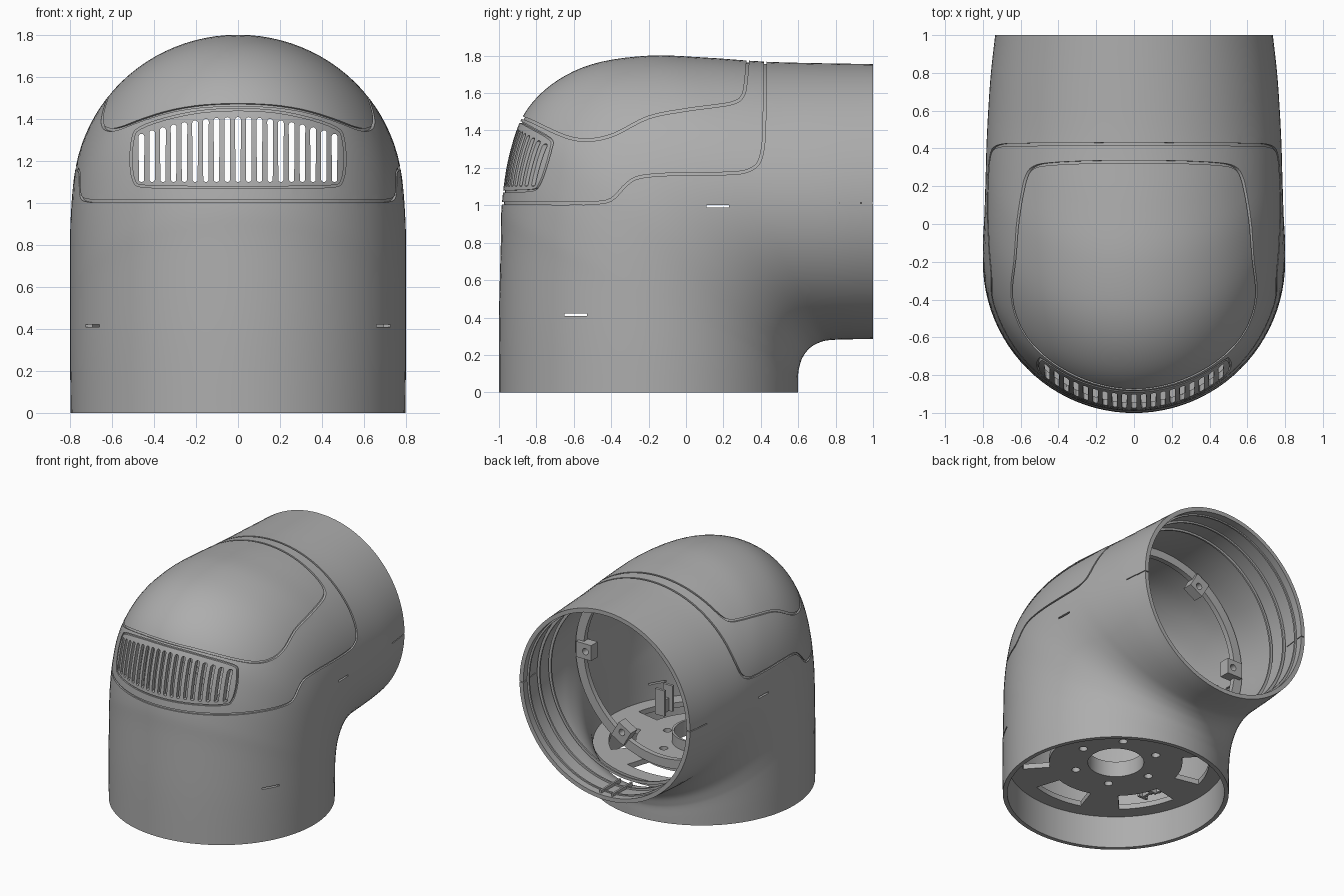
import bpy, bmesh
from math import sin, cos, pi, radians
from mathutils import Vector, Matrix

if "Cube" in bpy.data.objects:
    bpy.data.objects.remove(bpy.data.objects["Cube"])

grey = bpy.data.materials.new("housing_grey")
grey.use_nodes = True
COLOUR = (0.42, 0.42, 0.42, 1)
grey.diffuse_color = COLOUR
grey.node_tree.nodes["Principled BSDF"].inputs["Base Color"].default_value = COLOUR


# ---- helpers
def to_object(name, bm):
    bmesh.ops.recalc_face_normals(bm, faces=bm.faces)
    mesh = bpy.data.meshes.new(name)
    bm.to_mesh(mesh)
    bm.free()
    mesh.materials.append(grey)
    ob = bpy.data.objects.new(name, mesh)
    bpy.context.collection.objects.link(ob)
    return ob


def boolean(ob, other, operation="DIFFERENCE", keep=False):
    """Run the boolean at once and drop the cutter unless it is kept."""
    mod = ob.modifiers.new("cut", "BOOLEAN")
    mod.operation, mod.solver, mod.object = operation, "EXACT", other
    deps = bpy.context.evaluated_depsgraph_get()
    mesh = bpy.data.meshes.new_from_object(ob.evaluated_get(deps))
    ob.modifiers.clear()
    ob.data = mesh
    if not keep:
        bpy.data.objects.remove(other)


def smooth_path(keys, steps, closed=False):
    """Catmull-Rom interpolation of tuples of any length."""
    n = len(keys)
    pick = (lambda i: keys[i % n]) if closed else (lambda i: keys[min(max(i, 0), n - 1)])
    out = []
    for i in range(n if closed else n - 1):
        p, q, r, s = (pick(i + k) for k in (-1, 0, 1, 2))
        for j in range(steps):
            t = j / steps
            out.append(tuple(b + t * (c - a) / 2 + t * t * (a - 2.5 * b + 2 * c - d / 2)
                             + t ** 3 * (1.5 * (b - c) + (d - a) / 2)
                             for a, b, c, d in zip(p, q, r, s)))
    return out if closed else out + [keys[-1]]


def place(axis, u, v, w):
    return {"X": (w, u, v), "Y": (u, w, v), "Z": (u, v, w)}[axis]


def add_prism(bm, points, axis, lo, hi):
    ends = [[bm.verts.new(place(axis, u, v, w)) for u, v in points] for w in (lo, hi)]
    n = len(points)
    for e in ends:
        bm.faces.new(e)
    for i in range(n):
        k = (i + 1) % n
        bm.faces.new((ends[0][i], ends[0][k], ends[1][k], ends[1][i]))


def add_box(bm, centre, size):
    m = Matrix.Translation(centre) @ Matrix.Diagonal((*size, 1))
    bmesh.ops.create_cube(bm, size=1, matrix=m)


def circle(cu, cv, r, n=64):
    return [(cu + r * cos(2 * pi * i / n), cv + r * sin(2 * pi * i / n)) for i in range(n)]


def ribbon(path, axis, lo, hi, half=0.007, closed=False):
    """Thin wall that follows a path and is extruded along an axis."""
    bm, n, rows = bmesh.new(), len(path), []
    for i, p in enumerate(path):
        a = path[(i - 1) % n if closed else max(i - 1, 0)]
        b = path[(i + 1) % n if closed else min(i + 1, n - 1)]
        t = (Vector(b) - Vector(a)).normalized()
        off = Vector((-t.y, t.x)) * half
        l, r = Vector(p) + off, Vector(p) - off
        rows.append([bm.verts.new(place(axis, *q, w))
                     for q, w in ((l, lo), (r, lo), (r, hi), (l, hi))])
    for i in range(n if closed else n - 1):
        a, b = rows[i], rows[(i + 1) % n]
        for k in range(4):
            m = (k + 1) % 4
            bm.faces.new((a[k], a[m], b[m], b[k]))
    if not closed:
        bm.faces.new(rows[0])
        bm.faces.new(rows[-1])
    return to_object("groove_cutter", bm)


def ring(name, cu, cv, outer, inner, axis, lo, hi):
    bm = bmesh.new()
    add_prism(bm, circle(cu, cv, outer, 96), axis, lo, hi)
    ob = to_object(name, bm)
    bm = bmesh.new()
    add_prism(bm, circle(cu, cv, inner, 96), axis, lo - 0.1, hi + 0.1)
    boolean(ob, to_object("bore", bm))
    return ob


# ---- elbow sections: outer y, outer z, inner y, inner z, half width
SECTIONS = smooth_path([
    (-1, 0, .6, 0, .797), (-1, .4, .6, .05, .8), (-.99, .8, .6, .1, .8),
    (-.985, 1, .605, .13, .8), (-.95, 1.25, .62, .18, .8), (-.87, 1.48, .65, .225, .8),
    (-.72, 1.645, .68, .25, .795), (-.5, 1.755, .71, .265, .79), (-.2, 1.8, .74, .275, .785),
    (.1, 1.79, .78, .28, .78), (.42, 1.768, .84, .283, .77), (.7, 1.76, .91, .284, .757),
    (1, 1.755, 1, .285, .735)], 5)
AROUND = 96


def section_rows(bm, inset):
    rows = []
    for oy, oz, iy, iz, w in SECTIONS:
        c, h = Vector((0, (oy + iy) / 2, (oz + iz) / 2)), Vector((0, (oy - iy) / 2, (oz - iz) / 2))
        h *= 1 - inset / h.length
        rows.append([bm.verts.new(c + h * cos(t) + Vector(((w - inset) * sin(t), 0, 0)))
                     for t in (2 * pi * i / AROUND for i in range(AROUND))])
    return rows


def skin(bm, rows):
    for a, b in zip(rows, rows[1:]):
        for i in range(AROUND):
            k = (i + 1) % AROUND
            bm.faces.new((a[i], a[k], b[k], b[i]))


def core(inset):
    bm = bmesh.new()
    rows = section_rows(bm, inset)
    skin(bm, rows)
    bm.faces.new(rows[0])
    bm.faces.new(rows[-1])
    return to_object("core", bm)


# ---- hollow elbow shell
bm = bmesh.new()
rows = section_rows(bm, 0) + section_rows(bm, 0.032)[::-1]
skin(bm, rows + rows[:1])
shell = to_object("elbow_shell", bm)

# ---- panel seams, cut as shallow grooves
cover_seam = smooth_path([(-1.1, 1.01), (-.8, 1.01), (-.6, 1.01), (-.5, 1.012), (-.4, 1.03), (-.32, 1.11),
                          (-.25, 1.15), (-.1, 1.165), (.1, 1.168), (.25, 1.172), (.33, 1.185),
                          (.39, 1.23), (.415, 1.34), (.42, 1.5), (.425, 1.9)], 4)
cap_seam = smooth_path([(-.95, 1.485), (-.85, 1.46), (-.7, 1.39), (-.6, 1.355), (-.5, 1.35), (-.38, 1.38),
                        (-.2, 1.47), (0, 1.51), (.15, 1.53), (.25, 1.547), (.3, 1.58), (.32, 1.66),
                        (.34, 1.9)], 4)
half_frame = [(0, 1.445), (.18, 1.435), (.35, 1.4), (.47, 1.355), (.5, 1.31), (.51, 1.2),
              (.495, 1.105), (.45, 1.08), (.25, 1.075)]
frame = half_frame + [(0, 1.073)] + [(-x, z) for x, z in half_frame[:0:-1]]
inner_core = core(0.012)
for cutter in (ribbon(cover_seam, "X", -1, 1), ribbon(cap_seam, "X", -1, 1),
               ribbon(smooth_path(frame, 3, True), "Y", -1.2, -.4, .005, True)):
    boolean(cutter, inner_core, keep=True)
    boolean(shell, cutter)
bpy.data.objects.remove(inner_core)

# ---- vent slots
bm = bmesh.new()
for i in range(-9, 10):
    x, r = i * 0.0511, 0.014
    top, low = 1.41 - 0.38 * x * x - r, 1.1 + r
    outline = [(x + r * cos(pi * k / 6), (top if k <= 6 else low) + r * sin(pi * k / 6))
               for k in range(12)]
    add_prism(bm, outline, "Y", -1.2, -.5)
boolean(shell, to_object("vent_cutter", bm))

# ---- side latch slots and rear slits
bm = bmesh.new()
for y, z, length, height in ((-.59, .415, .12, .012), (.17, .995, .12, .013), (.92, 1.012, .2, .006)):
    add_box(bm, (0, y, z), (2, length, height))
boolean(shell, to_object("slot_cutter", bm))

# ---- mounting plate with bolt holes and curved openings
bm = bmesh.new()
add_prism(bm, circle(0, -.2, .775, 96), "Z", .25, .29)
plate = to_object("mounting_plate", bm)
bm = bmesh.new()
add_prism(bm, circle(0, -.2, .2), "Z", .1, .5)
for i in range(6):
    a = radians(60 * i)
    add_prism(bm, circle(.3 * cos(a), -.2 + .3 * sin(a), .03, 20), "Z", .1, .5)
    arc = [a + radians(30 + d) for d in range(-18, 19, 4)]
    add_prism(bm, [(r * cos(t), -.2 + r * sin(t)) for r, ts in ((.47, arc), (.66, arc[::-1]))
                   for t in ts], "Z", .1, .5)
boolean(plate, to_object("plate_cutter", bm))
hub = ring("hub_tube", 0, -.2, .215, .198, "Z", .25, .37)

# ---- clips standing on the plate
bm = bmesh.new()
for side in (-1, 1):
    for y in (-.5, -.4):
        add_box(bm, (side * .5, y, .38), (.08, .02, .2))
    add_box(bm, (side * .5, -.45, .33), (.02, .1, .1))
clips = to_object("plate_clips", bm)

# ---- rings inside the rear tube
rings = [ring("rear_ring", 0, 1.02, .715, .694, "Y", y, y + .012) for y in (.93, .8, .66)]
flange = ring("inner_flange", 0, 1.02, .735, .665, "Y", .27, .31)

# ---- bolt tabs on the flange
bm = bmesh.new()
for i in range(6):
    a = radians(60 * i)
    turn = Matrix.Translation((0, .3, 1.02)) @ Matrix.Rotation(a, 4, "Y")
    bmesh.ops.create_cube(bm, size=1, matrix=turn @ Matrix.Translation((.645, 0, 0))
                          @ Matrix.Diagonal((.13, .08, .12, 1)))
tabs = to_object("bolt_tabs", bm)
bm = bmesh.new()
for i in range(6):
    a = radians(60 * i)
    add_prism(bm, circle(.63 * cos(a), 1.02 + .63 * sin(a), .025, 20), "Y", .1, .5)
boolean(tabs, to_object("tab_cutter", bm))

# ---- floor rib in the rear tube
bm = bmesh.new()
for x in (-.05, .05):
    add_box(bm, (x, .86, .325), (.015, .24, .03))
rib = to_object("floor_rib", bm)

# ---- smooth shading with crisp edges
bpy.ops.object.select_all(action="DESELECT")
for ob in [shell, plate, hub, clips, flange, tabs, rib] + rings:
    ob.select_set(True)
    bpy.context.view_layer.objects.active = ob
bpy.ops.object.shade_smooth_by_angle(angle=radians(30))
